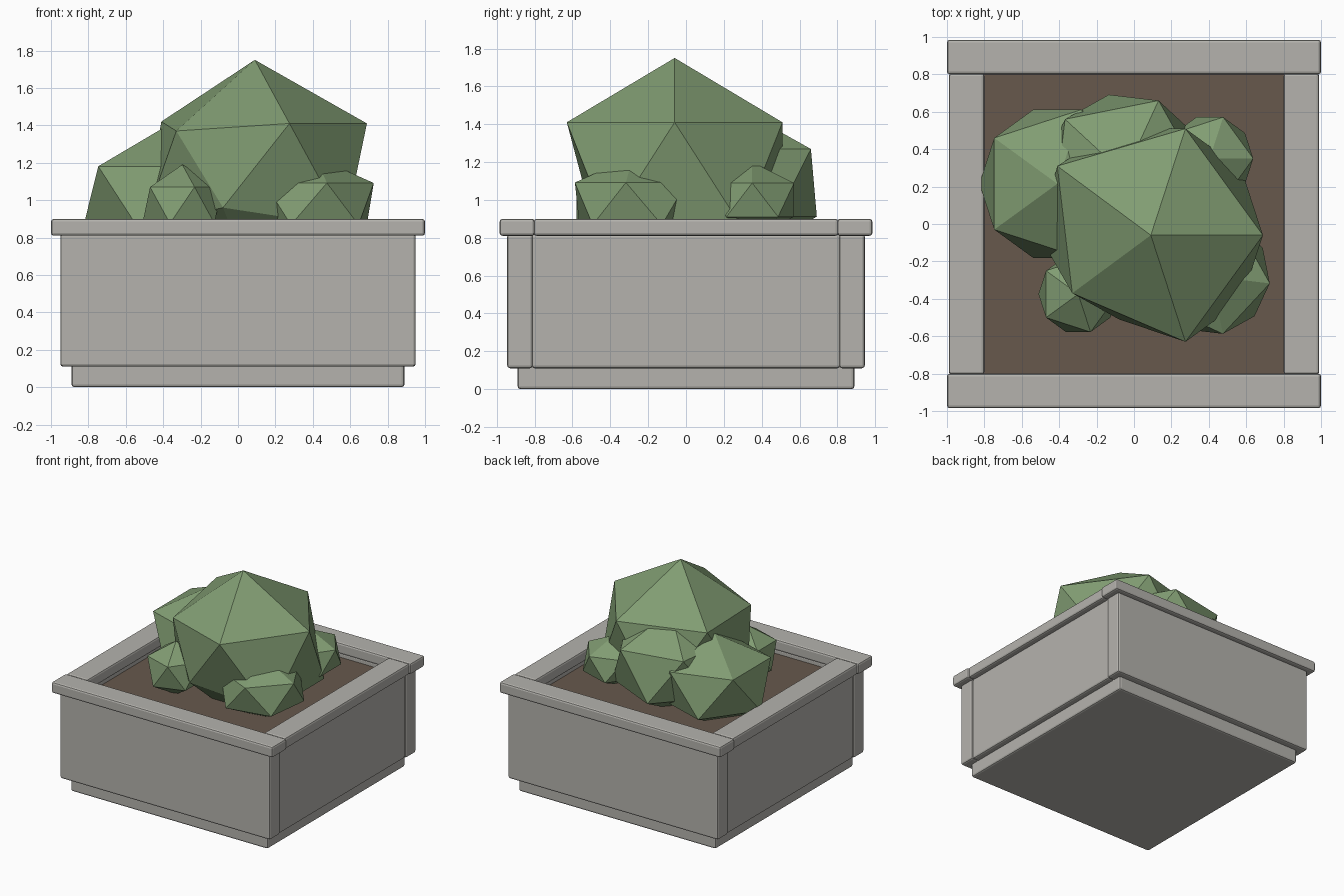
import bpy, bmesh
from math import radians
from mathutils import Vector, Matrix

cube = bpy.data.objects.get("Cube")
if cube:
    bpy.data.objects.remove(cube, do_unlink=True)


def material(name, colour):
    mat = bpy.data.materials.new(name)
    mat.use_nodes = True
    mat.diffuse_color = (*colour, 1)
    bsdf = next(n for n in mat.node_tree.nodes if n.type == 'BSDF_PRINCIPLED')
    bsdf.inputs["Base Color"].default_value = (*colour, 1)
    bsdf.inputs["Roughness"].default_value = 0.9
    return mat


stone = material("pale stone", (0.46, 0.45, 0.42))
earth = material("brown soil", (0.135, 0.098, 0.073))
leaf = material("leaf green", (0.22, 0.335, 0.17))


def finish(bm, name, mat):
    mesh = bpy.data.meshes.new(name)
    bm.to_mesh(mesh)
    bm.free()
    mesh.materials.append(mat)
    obj = bpy.data.objects.new(name, mesh)
    bpy.context.collection.objects.link(obj)
    return obj


def block(name, low, high, mat, bevel=0.015):
    """Box between two corners, with softly rounded edges."""
    low, high = Vector(low), Vector(high)
    bm = bmesh.new()
    bmesh.ops.create_cube(bm, size=1)
    bmesh.ops.scale(bm, vec=high - low, verts=bm.verts)
    bmesh.ops.translate(bm, vec=(low + high) / 2, verts=bm.verts)
    obj = finish(bm, name, mat)
    if bevel:
        mod = obj.modifiers.new("rounded edges", 'BEVEL')
        mod.width = bevel
        mod.segments = 2
    return obj


def bush(name, centre, radius, height, turn=0, pulls=()):
    """Squashed icosahedron; each pull point drags its nearest corner to it."""
    bm = bmesh.new()
    bmesh.ops.create_icosphere(bm, subdivisions=1, radius=1)
    shape = (Matrix.Translation(centre) @ Matrix.Rotation(radians(turn), 4, 'Z')
             @ Matrix.Diagonal((radius, radius, height, 1)))
    bmesh.ops.transform(bm, matrix=shape, verts=bm.verts)
    for point in map(Vector, pulls):
        nearest = min(bm.verts, key=lambda v: (v.co - point).length)
        nearest.co = point
    return finish(bm, name, leaf)


# Planter base and soil
block("planter_base", (-0.89, -0.89, 0), (0.89, 0.89, 0.13), stone)
block("soil", (-0.815, -0.815, 0.12), (0.815, 0.815, 0.78), earth, 0)

# Walls and rim: long bars at front and back, shorter bars between them
for end, s in (("front", -1), ("back", 1)):
    ys = sorted((s * 0.81, s * 0.945))
    block(end + "_wall", (-0.95, ys[0], 0.11), (0.95, ys[1], 0.82), stone)
    ys = sorted((s * 0.8, s * 0.985))
    block(end + "_rim", (-1, ys[0], 0.81), (1, ys[1], 0.9), stone)
for side, s in (("right", -1), ("left", 1)):
    xs = sorted((s * 0.81, s * 0.942))
    block(side + "_wall", (xs[0], -0.815, 0.11), (xs[1], 0.815, 0.82), stone)
    xs = sorted((s * 0.8, s * 0.99))
    block(side + "_rim", (xs[0], -0.805, 0.81), (xs[1], 0.805, 0.9), stone)

# Bushes
bush("main_bush", (0.09, -0.06, 1.135), 0.67, 0.615,
     pulls=[(-0.33, -0.37, 1.37), (-0.41, 0.31, 1.42), (-0.08, -0.51, 0.96)])
bush("right_bush", (-0.41, 0.215, 1.02), 0.466, 0.36)
bush("back_bush", (-0.05, 0.266, 1.09), 0.485, 0.4, turn=-6.7)
bush("small_front_right_bush", (-0.298, -0.375, 0.973), 0.238, 0.217)
bush("small_front_left_bush", (0.415, -0.28, 0.98), 0.35, 0.25, turn=-6.9)
bush("small_back_left_bush", (0.405, 0.35, 1.0), 0.26, 0.2)
